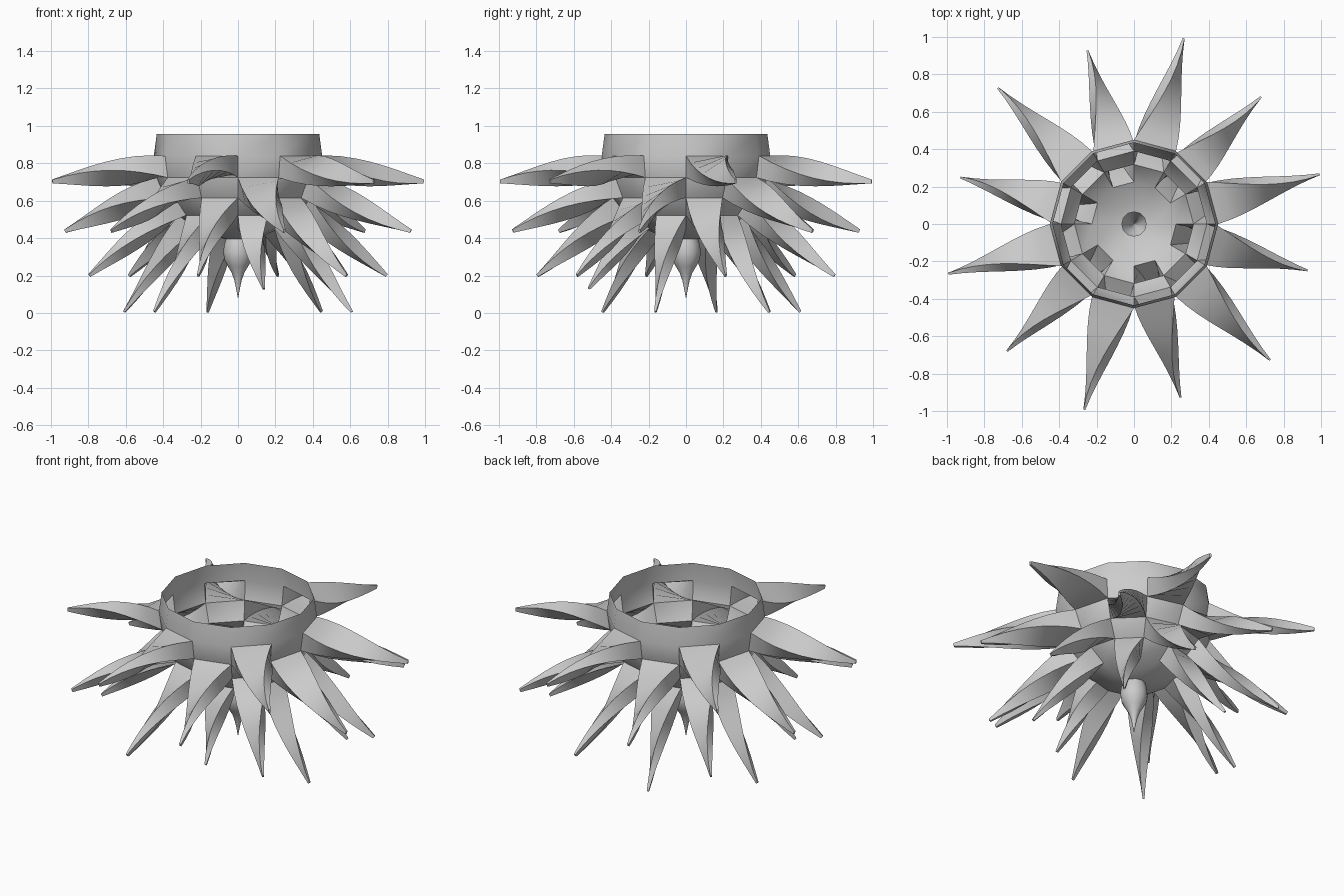
import bpy, bmesh
from math import sin, cos, radians, pi
from mathutils import Vector, Matrix

if "Cube" in bpy.data.objects:
    bpy.data.objects.remove(bpy.data.objects["Cube"])

R, CZ, N = 0.45, 0.84, 12          # bowl radius, centre height, sides
LENGTH, STEPS = 0.605, 8           # spike length and segments
TWIST, TIP = pi / 2, 0.09          # spike twist and tip scale


def ball(az, el):
    """Point on the bowl at azimuth and elevation in degrees."""
    a, e = radians(az), radians(el)
    return Vector((R * cos(e) * cos(a), R * cos(e) * sin(a), CZ + R * sin(e)))


def finish(bm, name, fix=True):
    bmesh.ops.remove_doubles(bm, verts=bm.verts, dist=1e-5)
    if fix:
        bmesh.ops.recalc_face_normals(bm, faces=bm.faces)
    me = bpy.data.meshes.new(name)
    bm.to_mesh(me)
    bm.free()
    ob = bpy.data.objects.new(name, me)
    bpy.context.collection.objects.link(ob)
    bpy.ops.object.select_all(action='DESELECT')
    ob.select_set(True)
    bpy.context.view_layer.objects.active = ob
    bpy.ops.object.shade_smooth_by_angle(angle=radians(35))
    return ob


def quad(bm, pts):
    bm.faces.new([bm.verts.new(p) for p in pts])


def cell(tier, k):
    """Corners of a bowl panel, counter-clockwise seen from outside."""
    t, b = -15 * tier, -15 * (tier + 1)
    a0, a1 = 30 * k, 30 * k + 30
    return [ball(a0, b), ball(a1, b), ball(a1, t), ball(a0, t)]


def has_spike(tier, k):
    return 0 <= tier <= 3 and (k + tier) % 2 == 0


# bowl: open lower half ball with a short rim, open where spikes grow
bm = bmesh.new()
for tier in range(-1, 5):
    for k in range(N):
        if not has_spike(tier, k):
            quad(bm, cell(tier, k))
for k in range(N):
    p, q = ball(30 * k, -75), ball(30 * k + 30, -75)
    s = 0.065 / Vector((p.x, p.y)).length
    quad(bm, [Vector((p.x * s, p.y * s, 0.395)), Vector((q.x * s, q.y * s, 0.395)), q, p])
finish(bm, "bowl", fix=False)


# spikes: twisted tapering extrusions of alternate bowl panels
def spike(bm, base, az, el, length):
    a, e = radians(az), radians(el)
    axis = Vector((cos(e) * cos(a), cos(e) * sin(a), sin(e)))
    mid = sum(base, Vector()) / 4
    rings = []
    for i in range(STEPS + 1):
        t = i / STEPS
        rot = Matrix.Rotation(TWIST * t, 3, axis)
        s = 1 + (TIP - 1) * t
        rings.append([bm.verts.new(mid + axis * length * t + rot @ (p - mid) * s) for p in base])
    for lo, hi in zip(rings, rings[1:]):
        for j in range(4):
            m = (j + 1) % 4
            bm.faces.new((lo[j], lo[m], hi[m], hi[j]))
    bm.faces.new(rings[-1])


for tier, name in enumerate(("top_spikes", "upper_spikes", "lower_spikes", "bottom_spikes")):
    bm = bmesh.new()
    for k in range(N):
        if has_spike(tier, k):
            short = tier == 3 and k == 9      # one bottom spike is shorter
            spike(bm, cell(tier, k), 30 * k + 15, -15 * tier - 7.5, 0.45 if short else LENGTH)
    finish(bm, name, fix=False)

# finial: turned drop hanging under the bowl
profile = [(0.065, 0.395), (0.074, 0.365), (0.079, 0.325), (0.073, 0.285), (0.055, 0.25),
           (0.034, 0.215), (0.02, 0.175), (0.01, 0.13), (0.001, 0.08)]
bm = bmesh.new()
for (r0, z0), (r1, z1) in zip(profile, profile[1:]):
    for k in range(N):
        c, d = 2 * pi * k / N, 2 * pi * (k + 1) / N
        quad(bm, [(r1 * cos(c), r1 * sin(c), z1), (r1 * cos(d), r1 * sin(d), z1),
                  (r0 * cos(d), r0 * sin(d), z0), (r0 * cos(c), r0 * sin(c), z0)])
finish(bm, "finial", fix=False)
